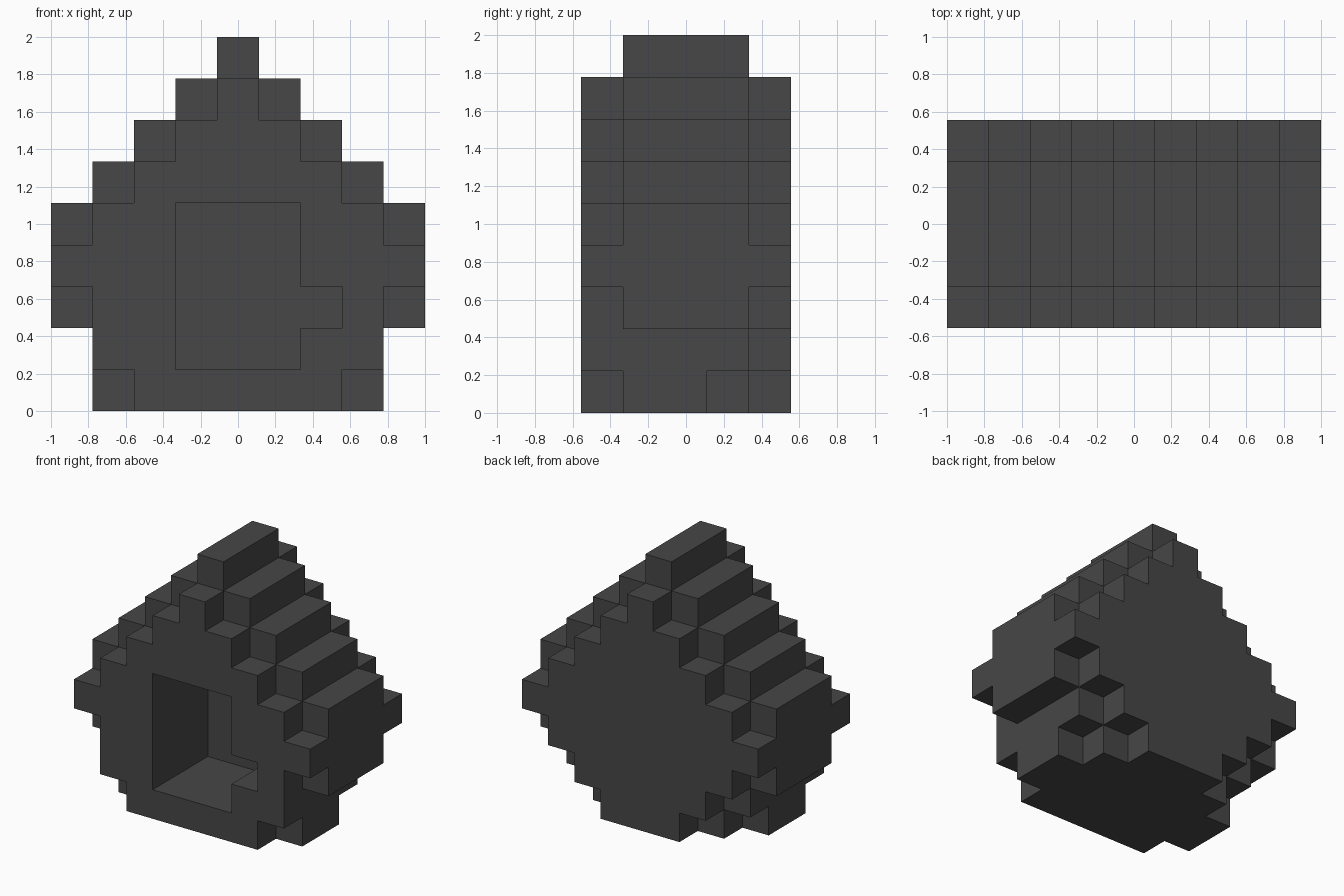
import bpy, bmesh
from mathutils import Vector

if "Cube" in bpy.data.objects:
    bpy.data.objects.remove(bpy.data.objects["Cube"])

CELL = 2 / 9          # edge length of one block
NX, NY = 9, 5         # block counts across and deep

# Half-width of the house in blocks, per row from the ground up (-1 = empty),
# for each slice from front to back
CORE = [3, 3, 4, 4, 4, 3, 2, 1, 0]
SLICES = [
    [2, 3, 3, 4, 3, 2, 1, 0, -1],
    CORE,
    CORE,
    [2, 3, 4, 4, 4, 3, 2, 1, 0],
    [1, 2, 3, 4, 3, 2, 1, 0, -1],
]


def solid(x, y, z):
    """True where a block exists."""
    if not (0 <= y < NY and 0 <= z < len(CORE)):
        return False
    if abs(x - NX // 2) > SLICES[y][z]:
        return False
    doorway = y < 3 and 3 <= x <= 5 and 1 <= z <= 4   # deep entrance
    side_niche = y < 3 and x == 6 and z == 2          # slot beside it
    return not (doorway or side_niche)


def add_exposed_faces(bm, cell):
    """Add a quad on every side of a block that has no neighbour."""
    centre = Vector(cell) + Vector((0.5, 0.5, 0.5))
    for axis in range(3):
        for sign in (-1, 1):
            n = Vector((0, 0, 0))
            n[axis] = sign
            if solid(*(int(c + d) for c, d in zip(cell, n))):
                continue
            u = Vector((0, 0, 0))
            u[(axis + 1) % 3] = 0.5
            v = n.cross(u)
            mid = centre + n * 0.5
            corners = (mid - u - v, mid + u - v, mid + u + v, mid - u + v)
            bm.faces.new([bm.verts.new(((p.x - NX / 2) * CELL,
                                        (p.y - NY / 2) * CELL,
                                        p.z * CELL)) for p in corners])


# Stepped block house with its hollow entrance
bm = bmesh.new()
for x in range(NX):
    for y in range(NY):
        for z in range(len(CORE)):
            if solid(x, y, z):
                add_exposed_faces(bm, (x, y, z))
bmesh.ops.remove_doubles(bm, verts=bm.verts, dist=0.001)
mesh = bpy.data.meshes.new("stepped_house")
bm.to_mesh(mesh)
bm.free()

# Single dark grey colour
grey = bpy.data.materials.new("dark grey")
grey.diffuse_color = (0.063, 0.063, 0.063, 1)
grey.use_nodes = True
grey.node_tree.nodes["Principled BSDF"].inputs["Base Color"].default_value = grey.diffuse_color
mesh.materials.append(grey)

house = bpy.data.objects.new("stepped_house", mesh)
bpy.context.collection.objects.link(house)
